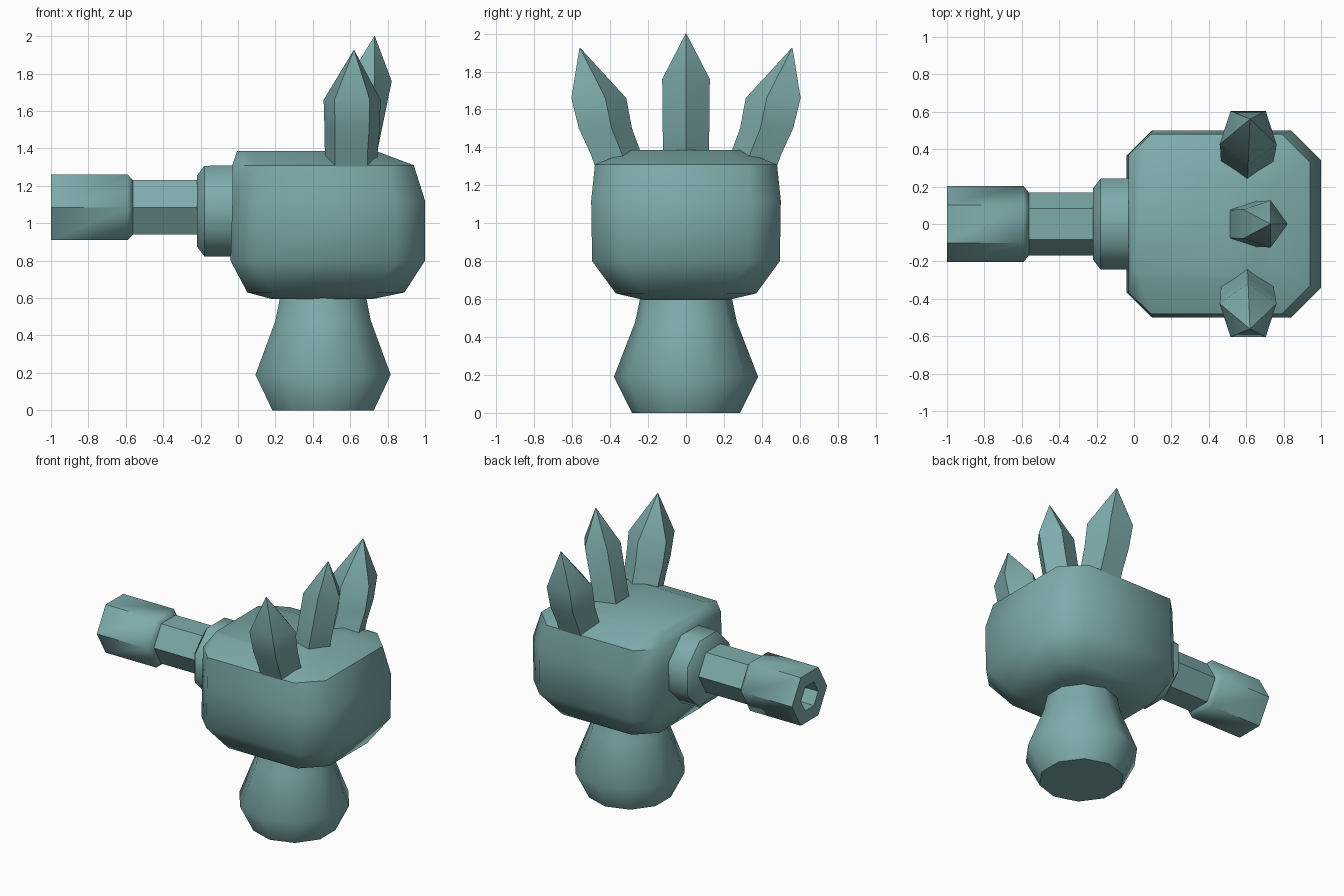
import bpy
import math

if "Cube" in bpy.data.objects:
    bpy.data.objects.remove(bpy.data.objects["Cube"])

teal = bpy.data.materials.new("muted teal")
teal.diffuse_color = (0.21, 0.41, 0.41, 1)
teal.use_nodes = True
teal.node_tree.nodes["Principled BSDF"].inputs["Base Color"].default_value = teal.diffuse_color


def loft(name, rings, angle=50):
    """Skin a list of equal-length point rings and cap both ends."""
    n = len(rings[0])
    verts = [p for r in rings for p in r]
    faces = [tuple(range(n))[::-1]]
    for k in range(len(rings) - 1):
        a, b = k * n, (k + 1) * n
        for i in range(n):
            j = (i + 1) % n
            faces.append((a + i, a + j, b + j, b + i))
    faces.append(tuple(range(len(verts) - n, len(verts))))
    me = bpy.data.meshes.new(name)
    me.from_pydata(verts, [], faces)
    me.validate()
    me.materials.append(teal)
    ob = bpy.data.objects.new(name, me)
    bpy.context.collection.objects.link(ob)
    bpy.ops.object.select_all(action='DESELECT')
    ob.select_set(True)
    bpy.context.view_layer.objects.active = ob
    bpy.ops.object.mode_set(mode='EDIT')
    bpy.ops.mesh.select_all(action='SELECT')
    bpy.ops.mesh.normals_make_consistent(inside=False)
    bpy.ops.object.mode_set(mode='OBJECT')
    bpy.ops.object.shade_smooth_by_angle(angle=math.radians(angle))
    return ob


def circle(n, start=0.0):
    return [(math.cos(start + 2 * math.pi * i / n), math.sin(start + 2 * math.pi * i / n))
            for i in range(n)]


def flat_ring(n, cx, cy, z, r, start=0.0):
    return [(cx + r * c, cy + r * s, z) for c, s in circle(n, start)]


def upright_ring(n, x, cz, r, start=0.0):
    return [(x, r * c, cz + r * s) for c, s in circle(n, start)]


def cut_rect(x0, x1, h, z, ca, cb):
    """Rectangle with cut corners: ca at the -x end, cb at the +x end."""
    return [(x0 + ca, -h, z), (x1 - cb, -h, z), (x1, -h + cb, z), (x1, h - cb, z),
            (x1 - cb, h, z), (x0 + ca, h, z), (x0, h - ca, z), (x0, -h + ca, z)]


# Faceted block body
loft("body", [
    cut_rect(0.18, 0.72, 0.22, 0.595, 0.08, 0.08),
    cut_rect(0.05, 0.89, 0.37, 0.63, 0.13, 0.15),
    cut_rect(-0.04, 1.00, 0.495, 0.80, 0.13, 0.16),
    cut_rect(-0.03, 1.00, 0.50, 1.12, 0.13, 0.16),
    cut_rect(-0.03, 0.94, 0.48, 1.31, 0.12, 0.15),
    cut_rect(-0.005, 0.74, 0.29, 1.385, 0.05, 0.08),
])

# Flared pedestal
loft("pedestal", [flat_ring(10, 0.455, 0, z, r, math.pi / 10) for z, r in
                  [(0, 0.285), (0.19, 0.38), (0.48, 0.268), (0.66, 0.23)]])

# Barrel: collar, neck and hollow hexagonal muzzle
loft("barrel_collar", [upright_ring(8, x, 1.065, r, math.pi / 8) for x, r in
                       [(0.05, 0.265), (-0.18, 0.262), (-0.22, 0.205)]])
loft("barrel_neck", [upright_ring(6, x, 1.085, 0.168) for x in (-0.15, -0.60)])
loft("barrel_muzzle", [upright_ring(6, x, 1.085, r) for x, r in
                       [(-0.56, 0.165), (-0.59, 0.203), (-1.0, 0.203),
                        (-1.0, 0.10), (-0.88, 0.095)]])


def spike(name, sections, start):
    """Five-sided crystal through (x, y, z, radius) sections."""
    loft(name, [flat_ring(5, x, y, z, max(r, 0.002), start) for x, y, z, r in sections])


# Three crest spikes: middle leans back, the outer pair splays sideways
spike("middle_spike", [(0.60, 0, 1.28, 0.13), (0.62, 0, 1.40, 0.128),
                       (0.69, 0, 1.76, 0.132), (0.73, 0, 2.0, 0)], 0)
for side, label in ((1, "back"), (-1, "front")):
    spike(label + "_spike", [(0.605, side * 0.34, 1.24, 0.145),
                             (0.605, side * 0.385, 1.37, 0.148),
                             (0.61, side * 0.44, 1.50, 0.155),
                             (0.61, side * 0.475, 1.66, 0.16),
                             (0.62, side * 0.56, 1.925, 0)], -side * math.pi / 2)
